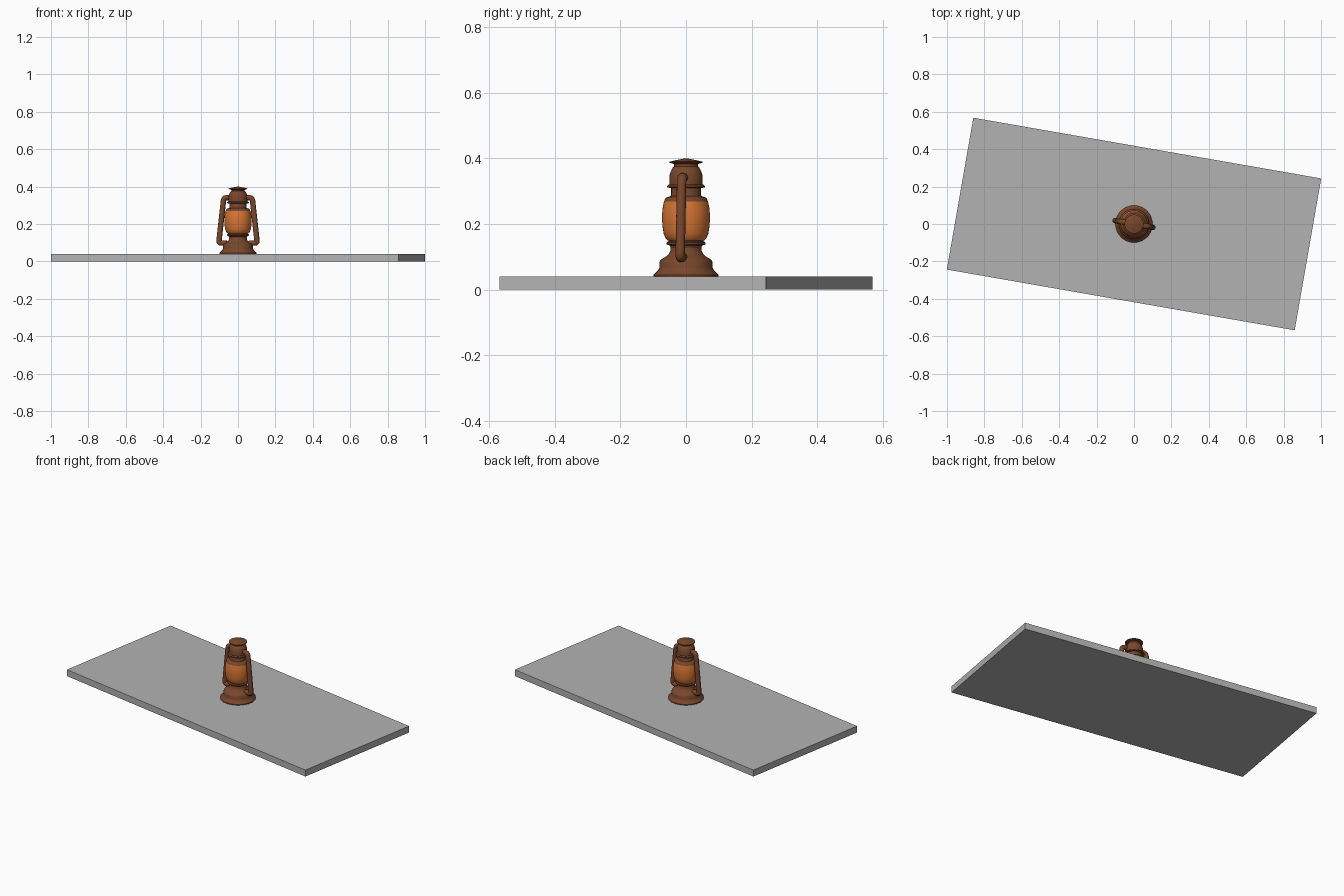
import bpy, bmesh, math
from mathutils import Vector

if "Cube" in bpy.data.objects:
    bpy.data.objects.remove(bpy.data.objects["Cube"])

TURN = math.radians(-9.9)


def material(name, rgb):
    m = bpy.data.materials.new(name)
    m.diffuse_color = (*rgb, 1)
    m.use_nodes = True
    m.node_tree.nodes["Principled BSDF"].inputs["Base Color"].default_value = m.diffuse_color
    return m


BROWN = material("rusty brown", (0.19, 0.062, 0.025))
ORANGE = material("amber glass", (0.68, 0.18, 0.035))
GREY = material("grey", (0.45, 0.45, 0.45))


def finish(bm, name, mat, smooth=True):
    bmesh.ops.recalc_face_normals(bm, faces=bm.faces)
    me = bpy.data.meshes.new(name)
    bm.to_mesh(me)
    bm.free()
    me.materials.append(mat)
    ob = bpy.data.objects.new(name, me)
    bpy.context.collection.objects.link(ob)
    ob.rotation_euler.z = TURN
    if smooth:
        bpy.ops.object.select_all(action='DESELECT')
        ob.select_set(True)
        bpy.context.view_layer.objects.active = ob
        bpy.ops.object.shade_smooth_by_angle(angle=math.radians(35))
    return ob


def lathe(name, profile, mat, n=40):
    """Spin (radius, z) points around z, closing both ends."""
    bm = bmesh.new()
    rings = [[bm.verts.new((r * math.cos(2 * math.pi * i / n),
                            r * math.sin(2 * math.pi * i / n), z))
              for i in range(n)] for r, z in profile]
    for a, b in zip(rings, rings[1:]):
        for i in range(n):
            j = (i + 1) % n
            bm.faces.new((a[i], a[j], b[j], b[i]))
    bm.faces.new(rings[0])
    bm.faces.new(rings[-1])
    return finish(bm, name, mat)


def tube(name, path, radius, mat, n=14):
    """Sweep a circle along a path in the xz plane."""
    bm = bmesh.new()
    pts = [Vector((x, 0, z)) for x, z in path]
    rings = []
    for k, p in enumerate(pts):
        t = (pts[min(k + 1, len(pts) - 1)] - pts[max(k - 1, 0)]).normalized()
        side = Vector((0, 1, 0))
        up = t.cross(side)
        rings.append([bm.verts.new(p + radius * (math.cos(2 * math.pi * i / n) * side
                                                 + math.sin(2 * math.pi * i / n) * up))
                      for i in range(n)])
    for a, b in zip(rings, rings[1:]):
        for i in range(n):
            j = (i + 1) % n
            bm.faces.new((a[i], a[j], b[j], b[i]))
    bm.faces.new(rings[0])
    bm.faces.new(rings[-1])
    return finish(bm, name, mat)


# Slab
bm = bmesh.new()
bmesh.ops.create_cube(bm, size=1)
for v in bm.verts:
    v.co = (v.co.x * 1.888, v.co.y * 0.824, (v.co.z + 0.5) * 0.04)
finish(bm, "slab", GREY, smooth=False)

# Fuel tank with flared foot and burner rim
lathe("fuel_tank", [(0.099, 0.04), (0.099, 0.045), (0.092, 0.052), (0.084, 0.060),
                    (0.081, 0.068), (0.081, 0.084), (0.077, 0.091), (0.062, 0.100),
                    (0.053, 0.108), (0.048, 0.118), (0.046, 0.130)], BROWN)
lathe("burner_rim", [(0.046, 0.126), (0.049, 0.134), (0.059, 0.138),
                     (0.060, 0.143), (0.054, 0.147), (0.054, 0.152)], BROWN)

# Glass globe
lathe("glass_globe", [(0.055, 0.149), (0.062, 0.156), (0.068, 0.170), (0.071, 0.188),
                      (0.073, 0.210), (0.073, 0.230), (0.071, 0.250),
                      (0.067, 0.269)], ORANGE)

# Globe holder and neck
lathe("globe_holder", [(0.067, 0.269), (0.064, 0.277), (0.058, 0.282), (0.047, 0.285),
                       (0.045, 0.290), (0.045, 0.316)], BROWN)

# Chimney hood with flange
lathe("chimney_hood", [(0.045, 0.310), (0.058, 0.311), (0.058, 0.316), (0.051, 0.321),
                       (0.051, 0.345), (0.047, 0.360), (0.041, 0.371),
                       (0.036, 0.376), (0.036, 0.390)], BROWN)
lathe("chimney_cap", [(0.036, 0.383), (0.051, 0.387), (0.051, 0.390),
                      (0.025, 0.396), (0.004, 0.400)], BROWN)

# Side tubes, mirrored
path = [(0.060, 0.098), (0.090, 0.098), (0.098, 0.099), (0.102, 0.103),
        (0.103, 0.111), (0.079, 0.325), (0.076, 0.334), (0.070, 0.339),
        (0.062, 0.341), (0.040, 0.341)]
for label, s in (("left", -1), ("right", 1)):
    tube(label + "_side_tube", [(s * x, z) for x, z in path], 0.0145, BROWN)
